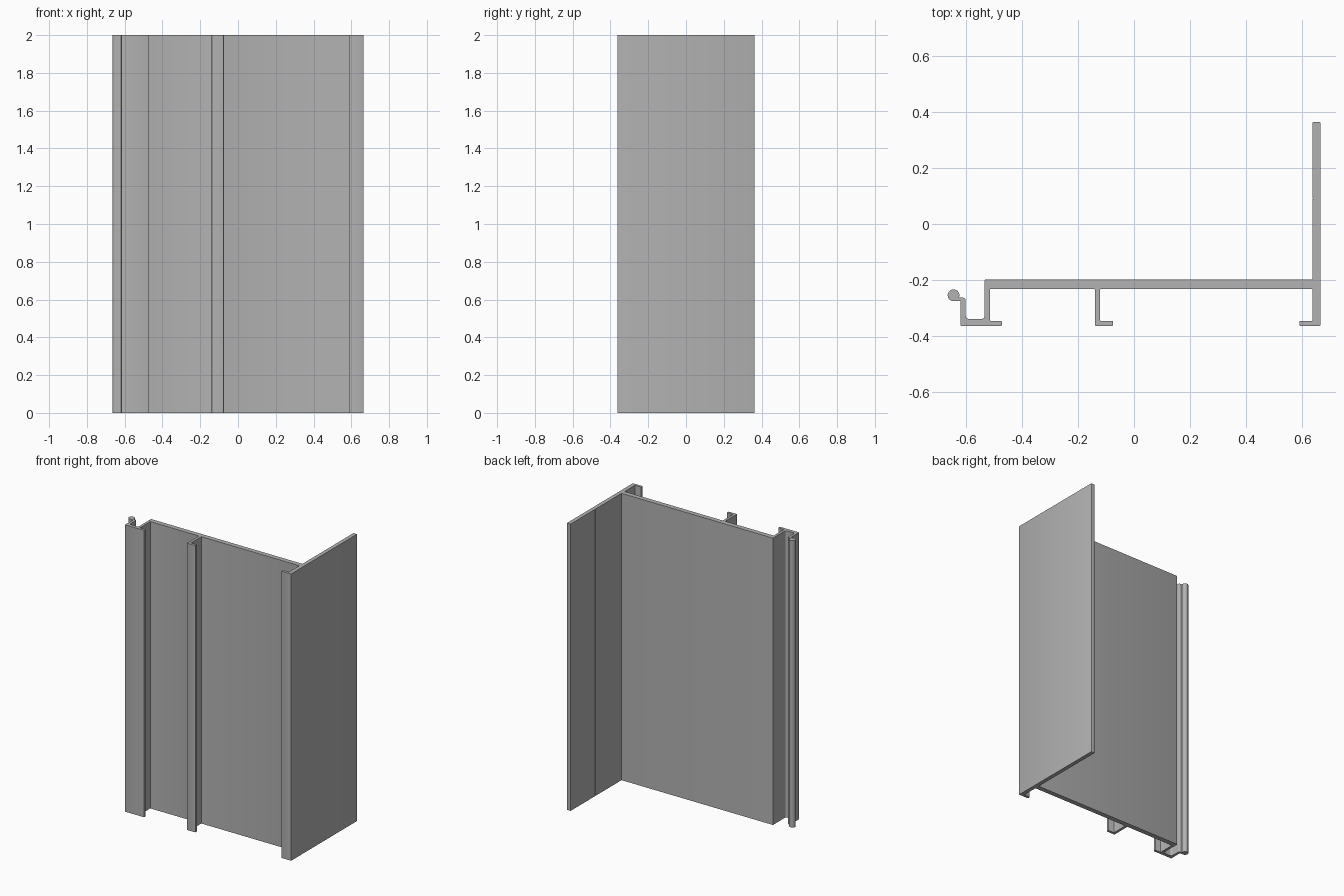
import bpy, bmesh
from math import cos, sin, radians
from mathutils import Vector

cube = bpy.data.objects.get("Cube")
if cube:
    bpy.data.objects.remove(cube, do_unlink=True)

HEIGHT = 2.0
EDGE = 0.003                       # tiny rounding on ordinary corners
BACK, FRONT = -0.198, -0.232       # web faces
LIP, TOE = -0.345, -0.363          # foot faces


def rounded(corners):
    """Replace each (x, y, radius) corner by a short curve."""
    out = []
    for i, (x, y, r) in enumerate(corners):
        p = Vector((x, y))
        if r == 0:
            out.append(p)
            continue
        a, b = (Vector(corners[j][:2]) - p
                for j in (i - 1, (i + 1) % len(corners)))
        a, b = p + a.normalized() * r, p + b.normalized() * r
        n = 5 if r > 0.008 else 2
        for k in range(n + 1):
            t = k / n
            out.append(a * (1 - t) ** 2 + p * 2 * t * (1 - t) + b * t * t)
    return out


def hook(wall, inner, tip):
    """Leg descending from the web with a foot turned towards tip."""
    return [(wall, FRONT, EDGE), (wall, TOE, EDGE), (tip, TOE, EDGE),
            (tip, LIP, EDGE), (inner, LIP, EDGE), (inner, FRONT, EDGE)]


# Side flange with its fine scored line, then the back of the web
profile = [(0.664, 0.363, EDGE), (0.636, 0.363, EDGE),
           (0.636, 0.092, 0), (0.639, 0.09, 0), (0.636, 0.088, 0),
           (0.636, BACK, 0), (-0.532, BACK, EDGE)]

# Rounded channel and neck of the bead
profile += [(-0.532, -0.339, 0.015), (-0.6, -0.339, 0.015),
            (-0.6, -0.262, 0.012)]

# Round bead
steps = 24
for k in range(steps + 1):
    angle = radians(-22 + 307 * k / steps)
    profile.append((-0.643 + 0.021 * cos(angle), -0.254 + 0.021 * sin(angle), 0))

# Outer channel wall and its foot
profile += [(-0.618, -0.274, EDGE), (-0.618, TOE, EDGE), (-0.471, TOE, EDGE),
            (-0.471, LIP, EDGE), (-0.514, LIP, EDGE), (-0.514, FRONT, EDGE)]

# Middle hook, then the foot of the side flange
profile += hook(-0.139, -0.121, -0.075)
profile += [(0.636, FRONT, EDGE), (0.636, LIP, EDGE), (0.589, LIP, EDGE),
            (0.589, TOE, EDGE), (0.664, TOE, EDGE)]

# Extrude the section upwards
bm = bmesh.new()
base = bm.faces.new([bm.verts.new((p.x, p.y, 0)) for p in rounded(profile)])
top = bmesh.ops.extrude_face_region(bm, geom=[base], use_keep_orig=True)["geom"]
bmesh.ops.translate(bm, vec=(0, 0, HEIGHT),
                    verts=[v for v in top if isinstance(v, bmesh.types.BMVert)])
bmesh.ops.recalc_face_normals(bm, faces=bm.faces)
mesh = bpy.data.meshes.new("extruded_profile")
bm.to_mesh(mesh)
bm.free()

# Plain grey metal
grey = bpy.data.materials.new("grey_metal")
grey.use_nodes = True
colour = (0.445, 0.445, 0.445, 1)
grey.diffuse_color = colour
grey.node_tree.nodes["Principled BSDF"].inputs["Base Color"].default_value = colour
mesh.materials.append(grey)

panel = bpy.data.objects.new("extruded_profile", mesh)
bpy.context.collection.objects.link(panel)
bpy.ops.object.select_all(action="DESELECT")
panel.select_set(True)
bpy.context.view_layer.objects.active = panel
bpy.ops.object.shade_smooth_by_angle(angle=radians(30))
